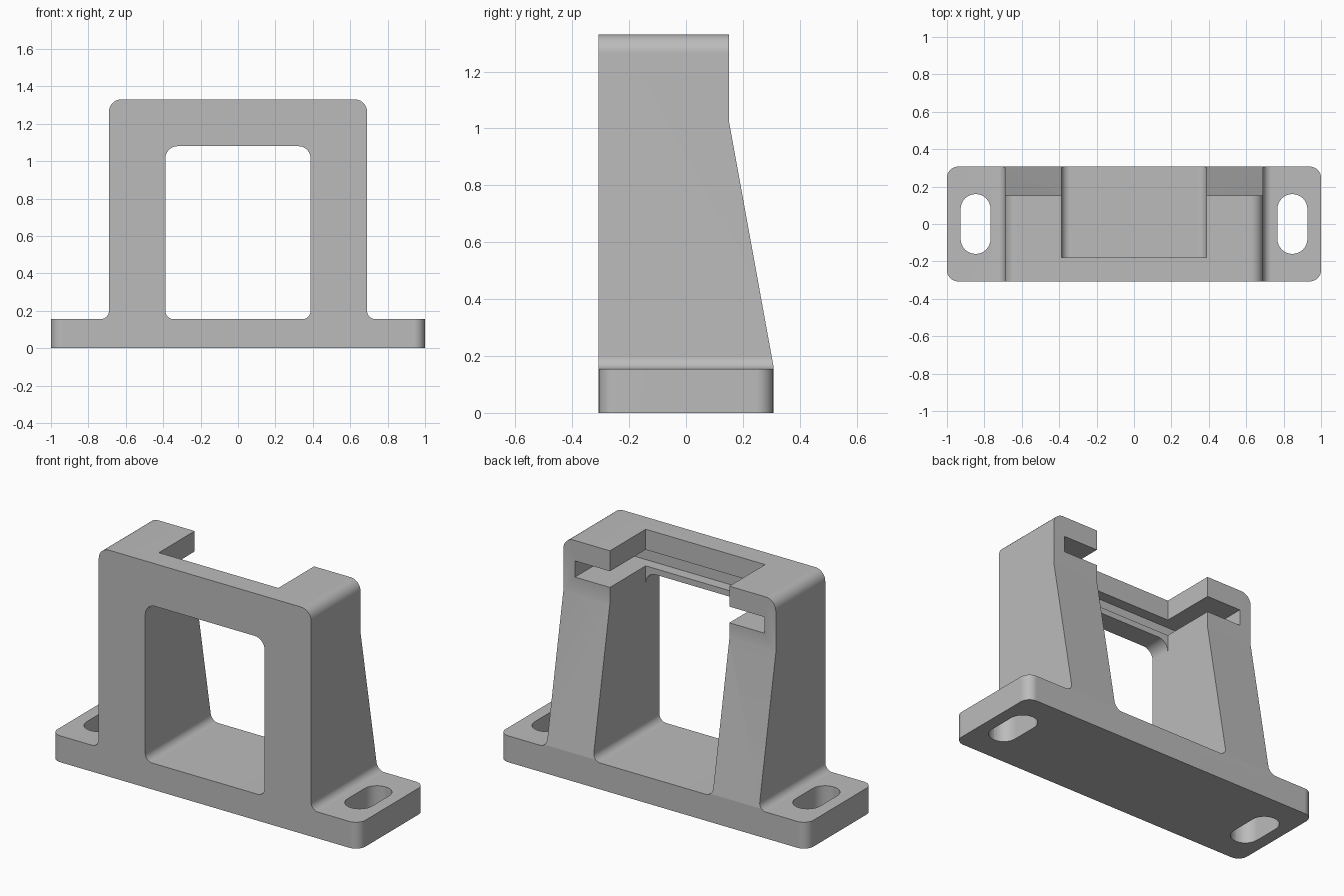
import bpy
import math
from mathutils import Vector

cube = bpy.data.objects.get("Cube")
if cube:
    bpy.data.objects.remove(cube, do_unlink=True)

grey = bpy.data.materials.new("matte grey")
grey.use_nodes = True
color = (0.5, 0.5, 0.5, 1)
grey.diffuse_color = color
grey.node_tree.nodes["Principled BSDF"].inputs["Base Color"].default_value = color


def fillet(corners, steps=8):
    """Round each (u, v, radius) corner of a closed outline."""
    out = []
    for i, (u, v, r) in enumerate(corners):
        p = Vector((u, v))
        if r == 0:
            out.append(p)
            continue
        a = (Vector(corners[i - 1][:2]) - p).normalized()
        b = (Vector(corners[(i + 1) % len(corners)][:2]) - p).normalized()
        center = p + (a + b) * r          # all rounded corners are square
        for k in range(steps + 1):
            t = math.pi / 2 * k / steps
            out.append(center - b * r * math.cos(t) - a * r * math.sin(t))
    return out


def rect(u0, u1, v0, v1, low=0, high=0):
    return fillet([(u0, v0, low), (u1, v0, low), (u1, v1, high), (u0, v1, high)])


def prism(name, outline, axis, lo, hi):
    """Extrude an outline along an axis."""
    place = {"x": lambda p, d: (d, p.x, p.y),
             "y": lambda p, d: (p.x, d, p.y),
             "z": lambda p, d: (p.x, p.y, d)}[axis]
    n = len(outline)
    verts = [place(p, d) for d in (lo, hi) for p in outline]
    faces = [tuple(range(n))[::-1], tuple(range(n, 2 * n))]
    faces += [(i, (i + 1) % n, n + (i + 1) % n, n + i) for i in range(n)]
    if axis == "y":
        faces = [f[::-1] for f in faces]
    mesh = bpy.data.meshes.new(name)
    mesh.from_pydata(verts, [], faces)
    ob = bpy.data.objects.new(name, mesh)
    bpy.context.collection.objects.link(ob)
    return ob


W, D, H = 1.0, 0.307, 1.33      # half width, half depth, height
BASE, BODY, GAP = 0.155, 0.69, 0.388

# Foot plate and tower share one filleted front outline
half = [(W, 0, 0), (W, BASE, 0), (BODY, BASE, 0.045), (BODY, H, 0.065)]
bracket = prism("mounting_bracket",
                fillet(half + [(-u, v, r) for u, v, r in reversed(half)]),
                "y", -0.5, 0.5)
bracket.data.materials.append(grey)

# Rounded plan of the foot plate
plan = prism("plan_limit", rect(-W, W, -D, D, 0.06, 0.06), "z", -0.5, 2)
# Sloping back of the uprights
slope = prism("back_slope_cutter",
              [Vector(p) for p in ((0.428, -0.5), (0.6, -0.5), (0.6, 1.6),
                                   (0.152, 1.6), (0.152, 1.02))], "x", -0.9, 0.9)
# Front window, open top bay and the rail groove around the bay
window = prism("window_cutter", rect(-GAP, GAP, BASE, 1.08, 0.045, 0.065), "y", -1, 1)
bay = prism("bay_cutter", rect(-GAP, GAP, -0.18, 1), "z", 0.9, 1.6)
groove = prism("groove_cutter", rect(-0.615, 0.615, -0.245, 1), "z", 1.115, 1.21)
# Screw slots in the foot plate
slots = [prism("slot_cutter", rect(s * 0.847 - 0.08, s * 0.847 + 0.08,
                                   -0.16, 0.16, 0.0799, 0.0799), "z", -0.5, 0.5)
         for s in (-1, 1)]

cutters = [plan, slope, window, bay, groove] + slots
for c in cutters:
    c.hide_render = True
    m = bracket.modifiers.new(c.name, "BOOLEAN")
    m.operation = "INTERSECT" if c is plan else "DIFFERENCE"
    m.solver = "EXACT"
    m.object = c

# Bake the cuts and remove the cutters
bpy.context.view_layer.update()
graph = bpy.context.evaluated_depsgraph_get()
baked = bpy.data.meshes.new_from_object(bracket.evaluated_get(graph))
bracket.modifiers.clear()
bracket.data = baked
baked.name = "mounting_bracket"
for c in cutters:
    bpy.data.objects.remove(c, do_unlink=True)

# Smooth fillets with crisp edges and flat faces
bpy.ops.object.select_all(action="DESELECT")
bracket.select_set(True)
bpy.context.view_layer.objects.active = bracket
bpy.ops.object.shade_smooth_by_angle(angle=math.radians(25))
weighted = bracket.modifiers.new("flat_face_normals", "WEIGHTED_NORMAL")
weighted.keep_sharp = True
